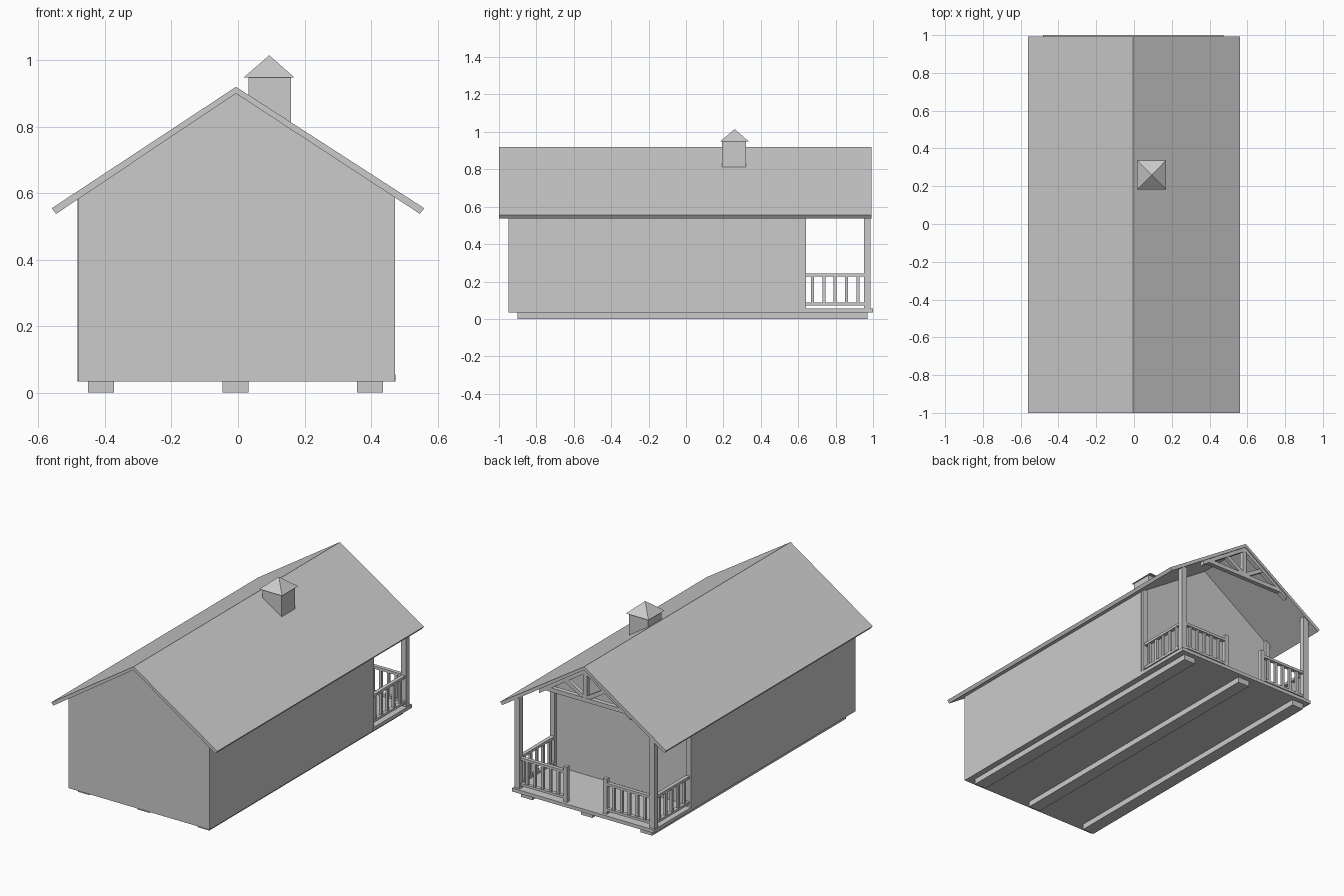
import bpy, bmesh
from mathutils import Vector

if "Cube" in bpy.data.objects:
    bpy.data.objects.remove(bpy.data.objects["Cube"])

CX = -0.006           # centre line of the house


def mesh(name, verts, faces):
    me = bpy.data.meshes.new(name)
    me.from_pydata(verts, [], faces)
    bm = bmesh.new()
    bm.from_mesh(me)
    bmesh.ops.recalc_face_normals(bm, faces=bm.faces)
    bm.to_mesh(me)
    bm.free()
    ob = bpy.data.objects.new(name, me)
    bpy.context.collection.objects.link(ob)
    return ob


def prism(name, profile, y0, y1):
    """Extrude an x-z outline along y."""
    n = len(profile)
    verts = [(x, y, z) for y in (y0, y1) for x, z in profile]
    faces = [list(range(n)), list(range(n, 2 * n))]
    faces += [[i, (i + 1) % n, (i + 1) % n + n, i + n] for i in range(n)]
    return mesh(name, verts, faces)


def box(name, x0, x1, y0, y1, z0, z1):
    return prism(name, [(x0, z0), (x1, z0), (x1, z1), (x0, z1)], y0, y1)


def bar(name, a, b, w, y0, y1):
    """Sloping timber between two x-z points."""
    a, b = Vector(a), Vector(b)
    d = (b - a).normalized() * w / 2
    n = Vector((-d.y, d.x))
    return prism(name, [a - n, b - n, b + n, a + n], y0, y1)


def under(x):
    """Height of the roof underside."""
    return 0.90 - 0.652 * abs(x - CX)


# runners
for i, x in enumerate((-0.412, -0.008, 0.397)):
    box(f"runner_{i}", x - 0.039, x + 0.039, -0.90, 0.97, 0, 0.034)

# cabin body with gables
prism("cabin_body", [(-0.48, 0.034), (0.472, 0.034), (0.472, under(0.472)),
                     (CX, 0.90), (-0.48, under(-0.48))], -0.95, 0.625)

# porch floor
box("porch_floor", -0.483, 0.474, 0.625, 1.0, 0.034, 0.055)

# roof
prism("roof", [(-0.56, 0.555), (CX, 0.92), (0.56, 0.555), (0.547, 0.538),
               (CX, 0.90), (-0.547, 0.538)], -1.0, 0.992)

# chimney and its pyramid cap
prism("chimney", [(0.032, 0.885), (0.16, 0.807), (0.16, 0.95), (0.032, 0.95)], 0.192, 0.322)
mesh("chimney_cap", [(0.017, 0.182, 0.948), (0.17, 0.182, 0.948), (0.17, 0.337, 0.948),
                     (0.017, 0.337, 0.948), (0.094, 0.26, 1.015)],
     [(0, 1, 2, 3), (0, 1, 4), (1, 2, 4), (2, 3, 4), (3, 0, 4)])


def baluster_positions(a, b, n):
    return [a + (b - a) * (i + 1) / (n + 1) for i in range(n)]


RAILS = ((0.073, 0.088), (0.228, 0.244))
for s, side in ((1, "right"), (-1, "left")):
    def bx(name, u0, u1, *rest):
        xs = sorted((CX + s * u0, CX + s * u1))
        return box(f"{side}_{name}", *xs, *rest)

    # posts
    bx("corner_post", 0.438, 0.473, 0.953, 0.986, 0.05, under(CX + 0.455))
    bx("wall_post", 0.443, 0.476, 0.612, 0.642, 0.035, under(CX + 0.46))
    bx("gate_post", 0.122, 0.147, 0.957, 0.982, 0.05, 0.27)

    # rails and balusters
    for i, (z0, z1) in enumerate(RAILS):
        bx(f"side_rail_{i}", 0.444, 0.467, 0.64, 0.955, z0, z1)
        bx(f"back_rail_{i}", 0.145, 0.44, 0.958, 0.981, z0, z1)
    for i, y in enumerate(baluster_positions(0.615, 0.98, 5)):
        bx(f"side_baluster_{i}", 0.448, 0.463, y - 0.008, y + 0.008, 0.08, 0.235)
    for i, u in enumerate(baluster_positions(0.135, 0.45, 5)):
        bx(f"back_baluster_{i}", u - 0.008, u + 0.008, 0.962, 0.977, 0.08, 0.235)

    # gable brace
    bar(f"{side}_truss_brace", (CX + s * 0.01, 0.725), (CX + s * 0.14, 0.805), 0.024, 0.958, 0.981)

# gable truss
prism("truss_tie", [(CX - 0.30, 0.702), (CX + 0.30, 0.702), (CX + 0.265, 0.727),
                    (CX - 0.265, 0.727)], 0.956, 0.984)
box("truss_king_post", CX - 0.014, CX + 0.014, 0.957, 0.983, 0.72, 0.895)
for s, side in ((1, "right"), (-1, "left")):
    prism(f"{side}_rafter", [(CX, 0.90), (CX, 0.875), (CX + s * 0.31, 0.673),
                             (CX + s * 0.31, 0.698)], 0.956, 0.984)
